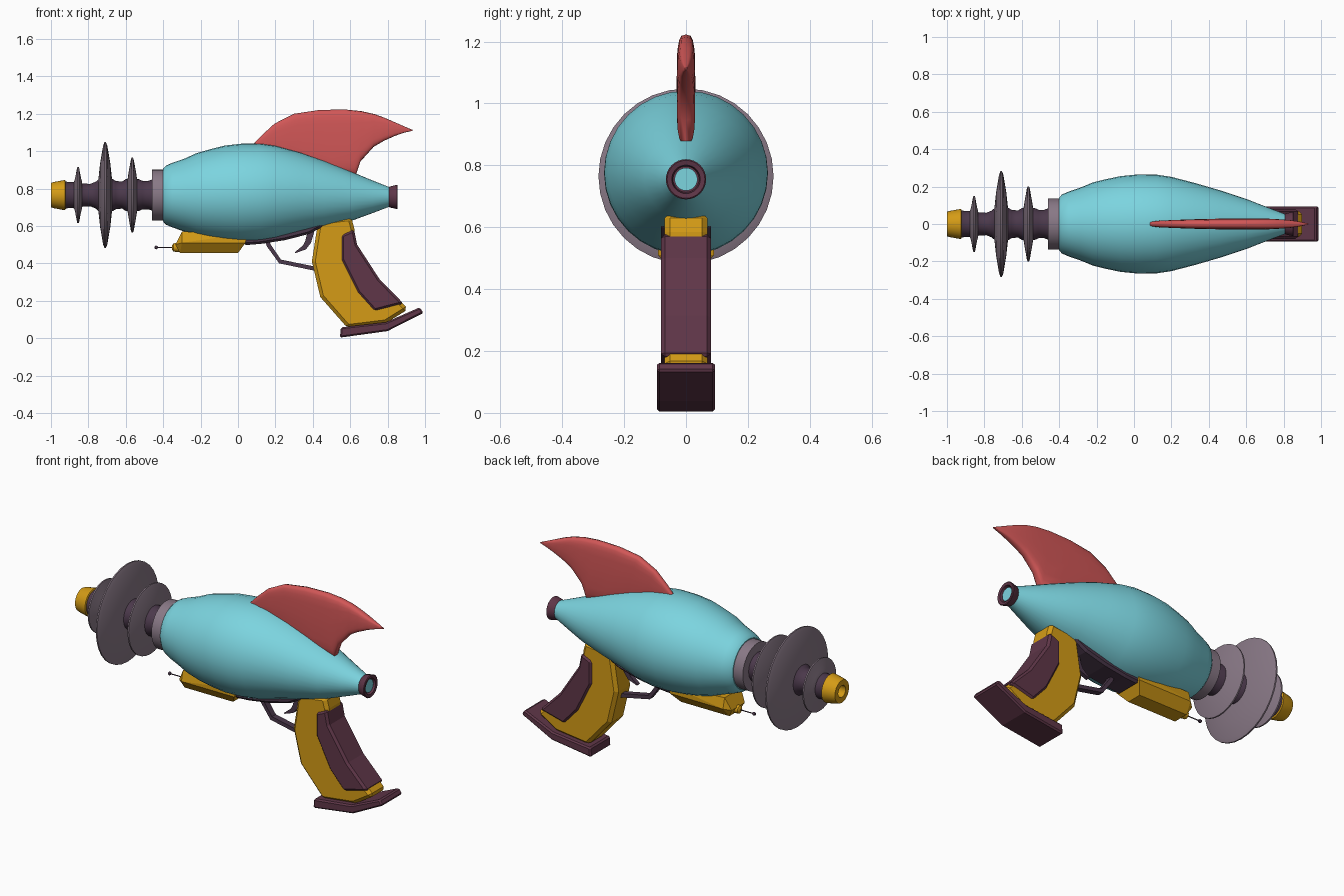
import bpy, bmesh, math
from mathutils import Vector

if "Cube" in bpy.data.objects:
    bpy.data.objects.remove(bpy.data.objects["Cube"])


def material(name, rgb):
    m = bpy.data.materials.new(name)
    m.diffuse_color = (*rgb, 1)
    m.use_nodes = True
    m.node_tree.nodes["Principled BSDF"].inputs["Base Color"].default_value = m.diffuse_color
    return m


CYAN = material("cyan", (0.20, 0.66, 0.74))
RED = material("red", (0.64, 0.095, 0.095))
YELLOW = material("yellow", (0.66, 0.33, 0.008))
PLUM = material("plum", (0.115, 0.037, 0.065))
DARK = material("dark purple", (0.07, 0.04, 0.07))
GREY = material("mauve grey", (0.25, 0.19, 0.24))
AXIS = 0.765


def finish(name, bm, mat, smooth=None, bevel=0):
    bmesh.ops.recalc_face_normals(bm, faces=bm.faces)
    me = bpy.data.meshes.new(name)
    bm.to_mesh(me)
    bm.free()
    me.materials.append(mat)
    ob = bpy.data.objects.new(name, me)
    bpy.context.collection.objects.link(ob)
    if bevel:
        b = ob.modifiers.new("bevel", 'BEVEL')
        b.width, b.segments, b.limit_method = bevel, 1, 'ANGLE'
        b.angle_limit = math.radians(50)
    if smooth:
        bpy.ops.object.select_all(action='DESELECT')
        ob.select_set(True)
        bpy.context.view_layer.objects.active = ob
        bpy.ops.object.shade_smooth_by_angle(angle=math.radians(smooth))
    return ob


def loft(name, rings, mat, smooth=None):
    """Skin a list of equal-length closed rings and cap both ends."""
    bm = bmesh.new()
    rows = [[bm.verts.new(p) for p in r] for r in rings]
    n = len(rows[0])
    for a, b in zip(rows, rows[1:]):
        for i in range(n):
            j = (i + 1) % n
            bm.faces.new((a[i], a[j], b[j], b[i]))
    bm.faces.new(rows[0])
    bm.faces.new(rows[-1])
    return finish(name, bm, mat, smooth)


def lathe(name, profile, mat, z=AXIS, seg=32, smooth=40):
    """Revolve (x, radius[, centre z]) points around the long axis."""
    rings = []
    for p in profile:
        c = p[2] if len(p) > 2 else z
        rings.append([(p[0], p[1] * math.cos(math.tau * i / seg),
                       c + p[1] * math.sin(math.tau * i / seg)) for i in range(seg)])
    return loft(name, rings, mat, smooth)


def prism(name, outline, half, mat, bevel=0):
    """Extrude a side outline (x, z) across the width."""
    bm = bmesh.new()
    f = bm.faces.new([bm.verts.new((x, -half, z)) for x, z in outline])
    g = bmesh.ops.extrude_face_region(bm, geom=[f])
    verts = [v for v in g["geom"] if isinstance(v, bmesh.types.BMVert)]
    bmesh.ops.translate(bm, vec=(0, 2 * half, 0), verts=verts)
    return finish(name, bm, mat, bevel=bevel)


def bar(name, path, half_y, half_t, mat):
    """Rectangular bar following a side path of (x, z) points."""
    pts = [Vector(p) for p in path]
    rings = []
    for i, p in enumerate(pts):
        d = (pts[min(i + 1, len(pts) - 1)] - pts[max(i - 1, 0)]).normalized()
        t = half_t[i] if isinstance(half_t, list) else half_t
        n = Vector((-d.y, d.x)) * t
        rings.append([(p.x + s * n.x, y, p.y + s * n.y)
                      for s, y in ((1, half_y), (1, -half_y), (-1, -half_y), (-1, half_y))])
    return loft(name, rings, mat)


# Main hull: teardrop with a slightly arched centre line
lathe("body", [(-.40, .142, .765), (-.385, .158, .765), (-.35, .173, .765), (-.286, .195, .765),
               (-.22, .222, .768), (-.15, .24, .77), (-.07, .256, .774), (.02, .265, .775),
               (.12, .264, .777), (.20, .252, .778), (.33, .218, .777), (.46, .180, .769),
               (.60, .134, .759), (.72, .087, .756), (.81, .052, .755)], CYAN)
lathe("collar", [(-.46, .137), (-.40, .137)], GREY)

# Barrel with flared joints, three discs and the muzzle
lathe("barrel", [(-.93, .076), (-.91, .07), (-.88, .07), (-.855, .074), (-.83, .062), (-.79, .06),
                 (-.76, .072), (-.745, .086), (-.67, .086), (-.655, .076), (-.62, .072),
                 (-.60, .085), (-.53, .085), (-.51, .076), (-.48, .076), (-.455, .085)], DARK)
for name, x, r, t in (("small_disc", -.855, .15, .022), ("large_disc", -.71, .283, .038),
                      ("rear_disc", -.565, .20, .028)):
    lathe(name, [(x - t, .07), (x - t * .72, r * .6), (x - t * .3, r * .93), (x - .004, r),
                 (x + .004, r), (x + t * .3, r * .93), (x + t * .72, r * .6), (x + t, .07)], GREY)
lathe("muzzle", [(-.94, .034), (-1, .034), (-1, .065), (-.985, .07), (-.925, .081),
                 (-.92, .07)], YELLOW)

# Tail cap with coloured lens
lathe("tail_cap", [(.805, .05), (.812, .056), (.85, .065), (.853, .061), (.85, .046),
                   (.83, .042)], PLUM, z=.755)
lathe("tail_lens", [(.82, .037), (.842, .037)], CYAN, z=.755)

# Swept dorsal fin: rounded sections between upper and lower curves
stations = [(.08, 1.035, .11, 1.00, .012), (.125, 1.083, .17, .99, .018),
            (.195, 1.147, .26, .97, .022), (.30, 1.200, .38, .93, .026),
            (.435, 1.220, .52, .88, .029), (.57, 1.223, .63, .87, .030),
            (.66, 1.214, .655, .945, .030), (.73, 1.198, .725, 1.023, .028),
            (.785, 1.178, .78, 1.055, .025), (.84, 1.154, .84, 1.082, .020),
            (.89, 1.132, .89, 1.099, .012), (.933, 1.114, .933, 1.109, .003)]
rings = []
for x1, z1, x2, z2, t in stations:
    ring = []
    for i in range(20):
        a = math.tau * i / 20
        c, s = math.cos(a), math.sin(a)
        u = math.copysign(abs(c) ** .5, c) * .5 + .5
        y = t * math.copysign(abs(s) ** .6, s)
        ring.append((x2 + (x1 - x2) * u, y, z2 + (z1 - z2) * u))
    rings.append(ring)
loft("dorsal_fin", rings, RED, smooth=60)

# Under-slung pod with nub and antenna
bm = bmesh.new()
for x, y, z in ((-.30, .075, .57), (.05, .09, .56), (-.335, .06, .50), (-.30, .09, .51), (.04, .09, .51),
                (-.31, .045, .455), (0, .045, .455)):
    for s in (-1, 1):
        bm.verts.new((x, s * y, z))
bmesh.ops.convex_hull(bm, input=bm.verts)
finish("pod", bm, YELLOW)
lathe("pod_nub", [(-.352, .012), (-.345, .022), (-.325, .024), (-.30, .024)], YELLOW, z=.485, seg=16)
lathe("antenna", [(-.44, .003), (-.34, .003)], DARK, z=.485, seg=8)
lathe("antenna_tip", [(-.447, .002), (-.444, .008), (-.437, .01), (-.431, .008), (-.428, .002)],
      DARK, z=.485, seg=12)

# Belly plate, trigger guard and trigger
prism("belly_plate", [(.03, .497), (.12, .504), (.25, .524), (.38, .557), (.46, .60),
                      (.46, .66), (.03, .60)], .08, DARK, .012)
bar("trigger_guard", [(.15, .53), (.165, .495), (.225, .41), (.41, .372)], .018, .011, DARK)
bar("trigger", [(.395, .59), (.375, .515), (.355, .485), (.305, .457)], .012,
    [.018, .016, .013, .003], DARK)

# Grip frame, back panel and butt plate
prism("grip", [(.43, .625), (.605, .648), (.622, .585), (.625, .50), (.73, .32), (.875, .19),
               (.91, .155), (.79, .08), (.585, .055), (.44, .22), (.395, .41), (.42, .57)],
      .07, YELLOW, .018)
prism("grip_panel", [(.553, .552), (.620, .582), (.637, .50), (.757, .315), (.885, .185),
                     (.73, .145), (.64, .245), (.553, .42)], .08, PLUM, .012)
prism("butt_plate", [(.545, .003), (.80, .038), (.992, .135), (.972, .165), (.79, .085),
                     (.55, .058)], .094, PLUM, .008)
